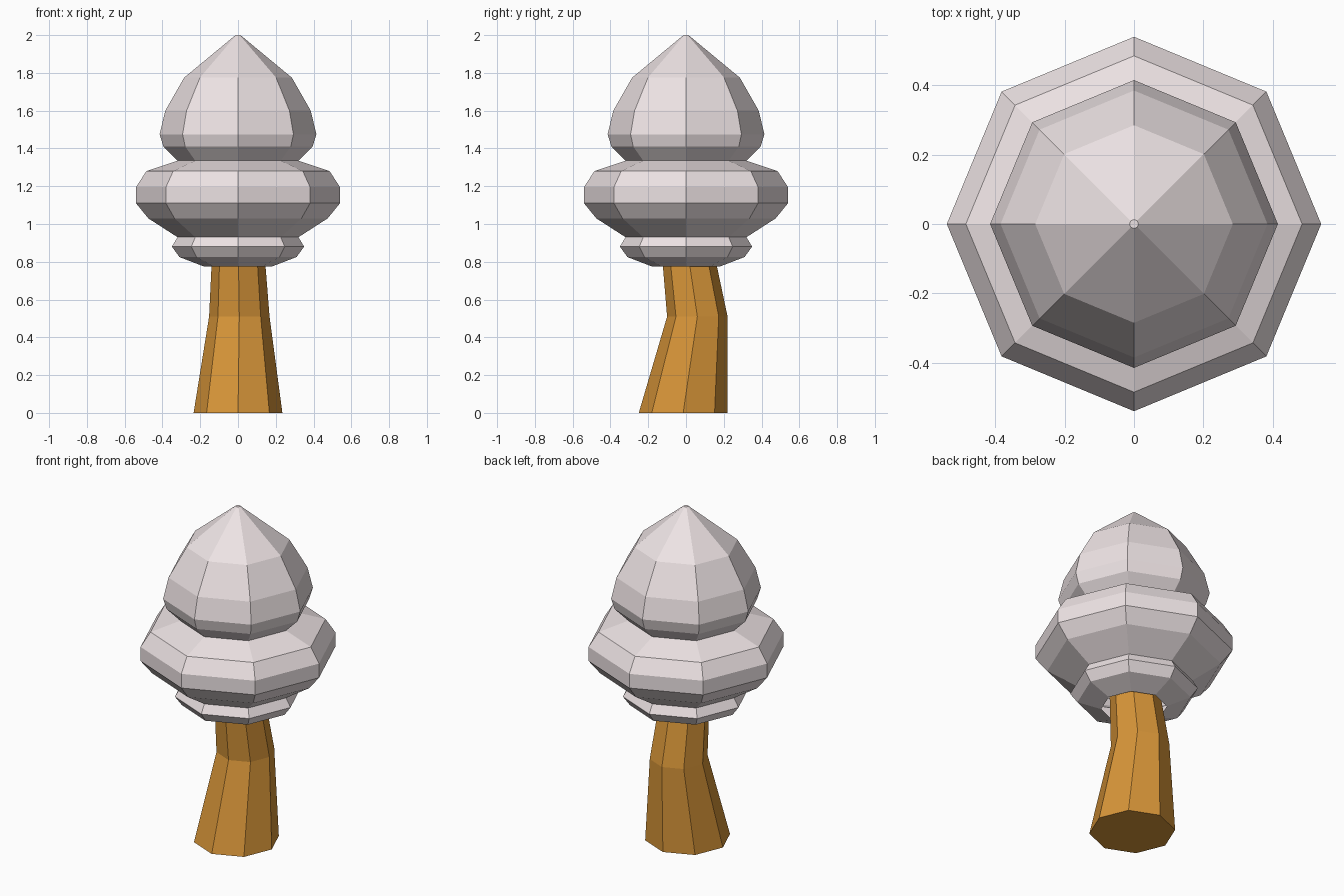
import bpy, bmesh
from math import cos, sin, tau

if "Cube" in bpy.data.objects:
    bpy.data.objects.remove(bpy.data.objects["Cube"])

SIDES = 8


def make_material(name, colour):
    mat = bpy.data.materials.new(name)
    mat.diffuse_color = (*colour, 1)
    mat.use_nodes = True
    mat.node_tree.nodes["Principled BSDF"].inputs["Base Color"].default_value = mat.diffuse_color
    return mat


def lofted(name, sections, mat, cap_bottom=True):
    """Skin octagonal rings given as (centre x, centre y, z, radius)."""
    bm = bmesh.new()
    rings = []
    for cx, cy, z, r in sections:
        rings.append([bm.verts.new((cx + r * cos(tau * i / SIDES),
                                    cy + r * sin(tau * i / SIDES), z))
                      for i in range(SIDES)])
    for low, high in zip(rings, rings[1:]):
        for i in range(SIDES):
            j = (i + 1) % SIDES
            bm.faces.new((low[i], low[j], high[j], high[i]))
    bm.faces.new(rings[-1])
    if cap_bottom:
        bm.faces.new(rings[0][::-1])
    mesh = bpy.data.meshes.new(name)
    bm.to_mesh(mesh)
    bm.free()
    mesh.materials.append(mat)
    obj = bpy.data.objects.new(name, mesh)
    bpy.context.collection.objects.link(obj)
    return obj


bark = make_material("bark", (0.68, 0.30, 0.04))
leaves = make_material("pale_leaves", (0.85, 0.77, 0.78))

# Bent tapering trunk, running up into the foliage
lofted("trunk", [(0, -0.015, 0, 0.235),
                 (0.007, 0.06, 0.51, 0.16),
                 (0.0, -0.005, 0.95, 0.132)], bark)

# Three-tier foliage: small collar, wide skirt, pointed crown (open underneath)
profile = [(0.18, 0.775), (0.31, 0.825), (0.35, 0.88), (0.32, 0.93),
           (0.475, 1.03), (0.54, 1.11), (0.54, 1.195), (0.485, 1.28),
           (0.32, 1.335), (0.395, 1.41), (0.415, 1.475), (0.385, 1.6),
           (0.285, 1.775), (0.013, 2.0)]
lofted("foliage", [(0, 0, z, r) for r, z in profile], leaves, cap_bottom=False)
